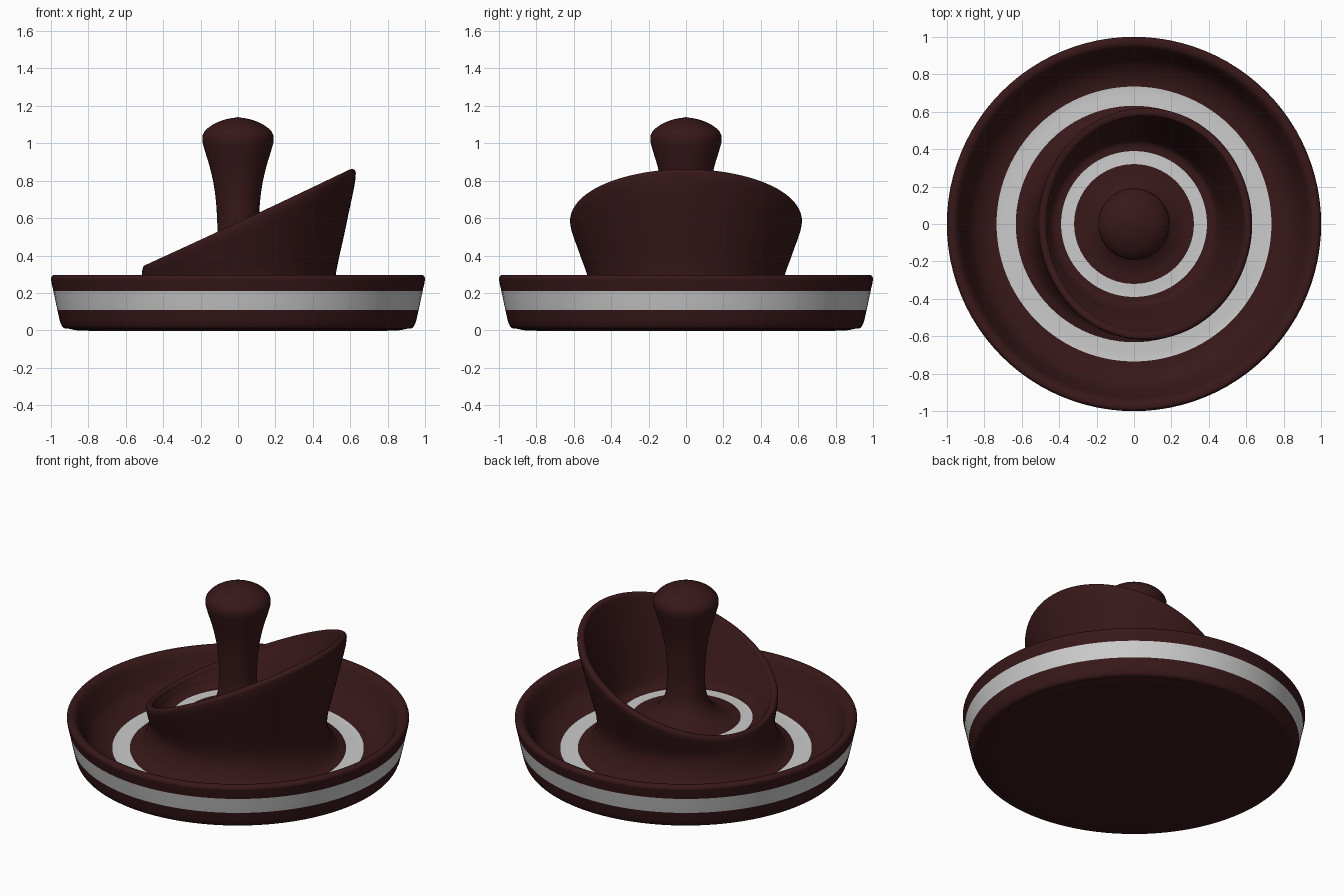
import bpy, bmesh, math
from mathutils import Vector

if "Cube" in bpy.data.objects:
    bpy.data.objects.remove(bpy.data.objects["Cube"])

SEGS = 96
STEPS = 4


def material(name, rgb):
    m = bpy.data.materials.new(name)
    m.diffuse_color = (*rgb, 1)
    m.use_nodes = True
    m.node_tree.nodes["Principled BSDF"].inputs["Base Color"].default_value = m.diffuse_color
    return m


MATS = [material("dark_red", (0.04, 0.009, 0.01)),
        material("pale_band", (0.6, 0.6, 0.6))]


def spline(pts):
    """Centripetal Catmull-Rom curve through the points."""
    p = [Vector(q) for q in pts]
    p = [2 * p[0] - p[1]] + p + [2 * p[-1] - p[-2]]
    out = []
    for a, b, c, d in zip(p, p[1:], p[2:], p[3:]):
        t1 = (b - a).length ** 0.5
        t2 = t1 + (c - b).length ** 0.5
        t3 = t2 + (d - c).length ** 0.5
        for s in range(STEPS):
            t = t1 + (t2 - t1) * s / STEPS
            a1 = a.lerp(b, t / t1)
            a2 = b.lerp(c, (t - t1) / (t2 - t1))
            a3 = c.lerp(d, (t - t2) / (t3 - t2))
            out.append(a1.lerp(a2, t / t2).lerp(
                a2.lerp(a3, (t - t1) / (t3 - t1)), (t - t1) / (t2 - t1)))
    return out + [p[-2]]


def spin(name, section, bands=()):
    """Skin the sections around z; section(angle) gives (x, y, z) points.
    bands lists the control segments that are pale."""
    bm = bmesh.new()
    rings = [[bm.verts.new(v) for v in spline(section(2 * math.pi * i / SEGS))]
             for i in range(SEGS)]
    for i in range(SEGS):
        r0, r1 = rings[i], rings[(i + 1) % SEGS]
        for k in range(len(r0) - 1):
            f = bm.faces.new((r0[k], r1[k], r1[k + 1], r0[k + 1]))
            f.material_index = int(k // STEPS in bands)
    bmesh.ops.remove_doubles(bm, verts=bm.verts, dist=1e-5)
    me = bpy.data.meshes.new(name)
    bm.to_mesh(me)
    bm.free()
    ob = bpy.data.objects.new(name, me)
    bpy.context.collection.objects.link(ob)
    for m in MATS:
        me.materials.append(m)
    bpy.ops.object.select_all(action='DESELECT')
    ob.select_set(True)
    bpy.context.view_layer.objects.active = ob
    bpy.ops.object.shade_smooth_by_angle(angle=math.radians(40))
    return ob


def circular(profile):
    return lambda t: [(r * math.cos(t), r * math.sin(t), z) for r, z in profile]


# Tray: flat base, banded flared wall, rounded rim, dished floor
tray = [(0, 0), (0.45, 0), (0.86, 0), (0.9, 0.008), (0.93, 0.012), (0.945, 0.03),
        (0.966, 0.11), (0.987, 0.21), (0.998, 0.26), (1.0, 0.28), (0.988, 0.295),
        (0.96, 0.293), (0.94, 0.275), (0.91, 0.215), (0.865, 0.14),
        (0.8, 0.095), (0.735, 0.08), (0.632, 0.08)]
spin("tray", circular(tray), bands=(6, 16))


# Cup: flared skirt and wall rising to a tilted oval rim, then the inner floor
def cup_section(t):
    c, s = math.cos(t), math.sin(t)
    z = 0.605 + 0.45 * 0.57 * c

    def oval(inset, drop):
        return Vector((0.06 + (0.57 - inset) * c, (0.62 - inset) * s, z - drop))

    def ring(r, h):
        return Vector((r * c, r * s, h))

    low, high = ring(0.52, 0.25), oval(0, 0.02)
    floor, lip = ring(0.445, 0.3), oval(0.045, 0.02)
    return [ring(0.632, 0.08), ring(0.585, 0.1), ring(0.545, 0.155),
            low, low.lerp(high, 0.5), high, oval(0.008, 0.003), oval(0.022, 0),
            oval(0.037, 0.004), lip, lip.lerp(floor, 0.5), floor,
            ring(0.425, 0.285), ring(0.39, 0.28), ring(0.32, 0.282)]


spin("cup", cup_section, bands=(13,))

# Knob: flared foot, slim waist and domed head
knob = [(0.32, 0.282), (0.25, 0.292), (0.18, 0.33), (0.13, 0.4), (0.112, 0.5),
        (0.112, 0.6), (0.125, 0.75), (0.15, 0.87), (0.18, 0.97), (0.191, 1.02),
        (0.184, 1.055), (0.15, 1.09), (0.08, 1.124), (0, 1.14)]
spin("knob", circular(knob))
